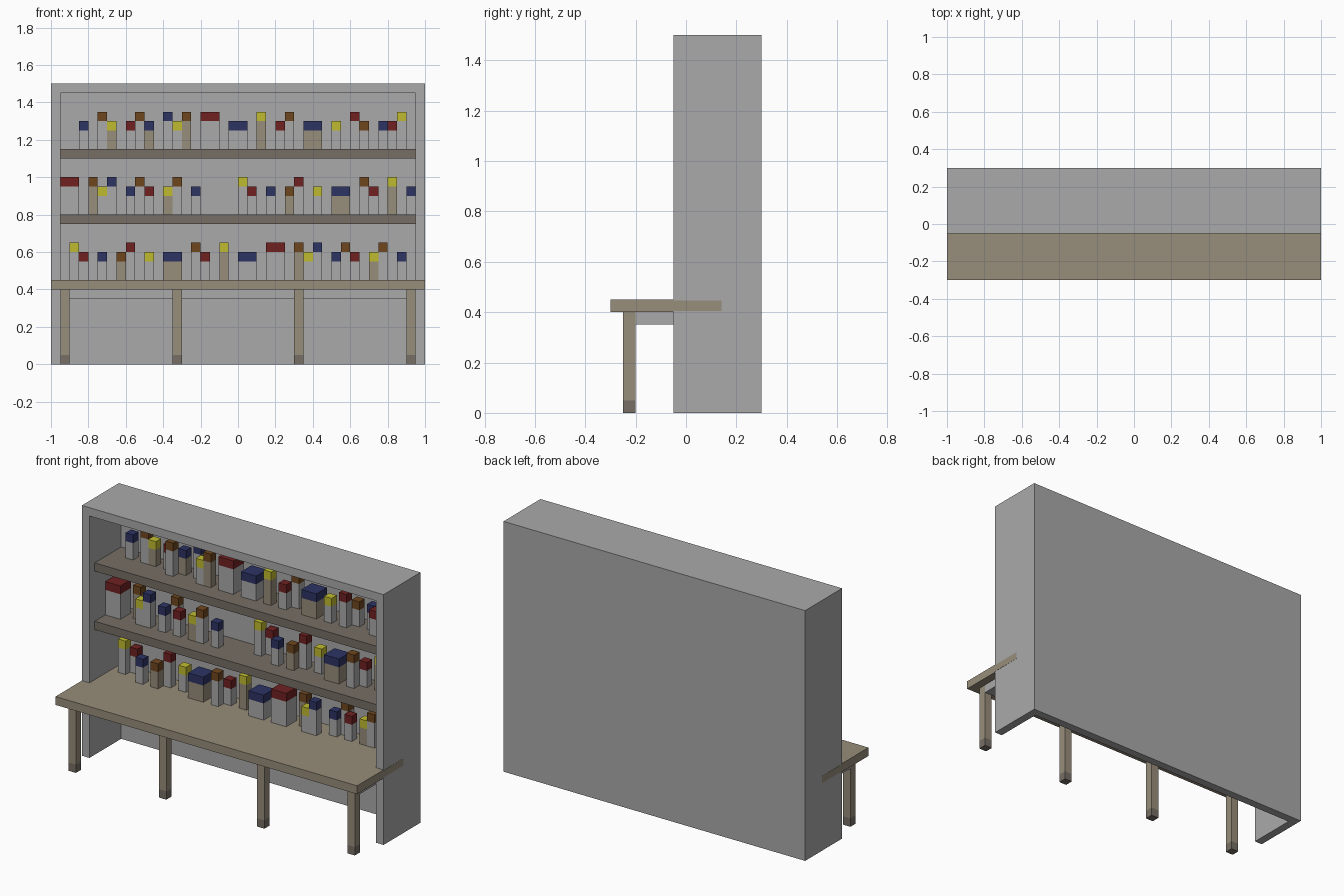
import bpy

if "Cube" in bpy.data.objects:
    bpy.data.objects.remove(bpy.data.objects["Cube"])


def material(name, rgb):
    m = bpy.data.materials.new(name)
    m.use_nodes = True
    m.diffuse_color = (*rgb, 1)
    m.node_tree.nodes["Principled BSDF"].inputs["Base Color"].default_value = (*rgb, 1)
    return m


GREY = material("light grey", (.4, .4, .4))
TAN = material("tan wood", (.31, .27, .195))
DARK = material("dark wood", (.18, .156, .13))
CAPS = {
    "b": material("navy blue", (.026, .034, .127)),
    "r": material("dark red", (.162, .015, .015)),
    "n": material("brown", (.156, .061, .013)),
    "y": material("yellow", (.53, .5, .03)),
}


def box(name, x, y, z, mat):
    """Box from (low, high) pairs on each axis."""
    lo, hi = zip(x, y, z)
    verts = [(a, b, c) for a in x for b in y for c in z]
    faces = [(0, 1, 3, 2), (4, 6, 7, 5), (0, 4, 5, 1), (2, 3, 7, 6), (0, 2, 6, 4), (1, 5, 7, 3)]
    mesh = bpy.data.meshes.new(name)
    mesh.from_pydata(verts, [], faces)
    mesh.materials.append(mat)
    obj = bpy.data.objects.new(name, mesh)
    bpy.context.collection.objects.link(obj)
    return obj


# Cabinet shell: open front and open bottom
box("cabinet_back", (-.95, .95), (.25, .3), (0, 1.45), GREY)
box("cabinet_top", (-1, 1), (-.05, .3), (1.45, 1.5), GREY)
for side, s in (("left", 1), ("right", -1)):
    box(side + "_cabinet_side", sorted((s * .95, s)), (-.05, .3), (0, 1.45), GREY)
    # Counter end showing through the cabinet side
    box(side + "_counter_end", sorted((s * .99, s * 1.001)), (-.05, .14), (.405, .447), TAN)

# Counter, apron and shelves
box("counter_front", (-1, 1), (-.3, -.05), (.4, .45), TAN)
box("counter_inner", (-.95, .95), (-.05, .25), (.4, .45), TAN)
box("counter_apron", (-.95, .95), (-.2, .25), (.35, .4), GREY)
for name, z in (("lower_shelf", .75), ("upper_shelf", 1.1)):
    box(name, (-.95, .95), (0, .25), (z, z + .05), DARK)

# Legs with dark feet
for x in (-.95, -.35, .3, .9):
    box("leg", (x, x + .05), (-.25, -.2), (.05, .4), TAN)
    box("foot", (x, x + .05), (-.25, -.2), (0, .05), DARK)

# Bottles: one character per slot along a shelf. Cap letter = colour, upper case = tall,
# doubled = wide. Place letter = front/middle/back/wide, upper case = tan body.
ROWS = [
    (1.15, "..b.Ny.rNb.ByN.RR.bb.Y.rN.bb.y.Rn.brY.",
           "..m.mM.mfM.mfF.ww.ww.F.fm.WW.f.fm.mfm."),
    (.8, "RR.NyB.bNr.yN.b....Yr.b.nR.y.bb.Nr.Y.b",
         "ww.Mff.fmf.Ff.f....mk.f.Fm.m.WW.fm.M.m"),
    (.45, ".Yr.b.nR.y.bb.Nr.Y.bb.RR.NyB.bNr.yN.b.",
          ".mk.f.Fm.m.WW.fm.M.ww.ww.Mff.mkm.Mm.m."),
]
DEPTH = {"f": (.1, .15), "m": (.15, .2), "k": (.19, .24), "w": (.1, .2)}

for base, caps, places in ROWS:
    i = 0
    while i < len(caps):
        cap, place = caps[i], places[i]
        wide = 2 if place in "wW" else 1
        if cap != ".":
            x = (-.95 + i * .05, -.95 + (i + wide) * .05)
            y = DEPTH[place.lower()]
            neck = base + (.15 if cap.isupper() else .1)
            box("bottle_body", x, y, (base, neck), TAN if place.isupper() else GREY)
            box("bottle_cap", x, y, (neck, neck + .05), CAPS[cap.lower()])
        i += wide
